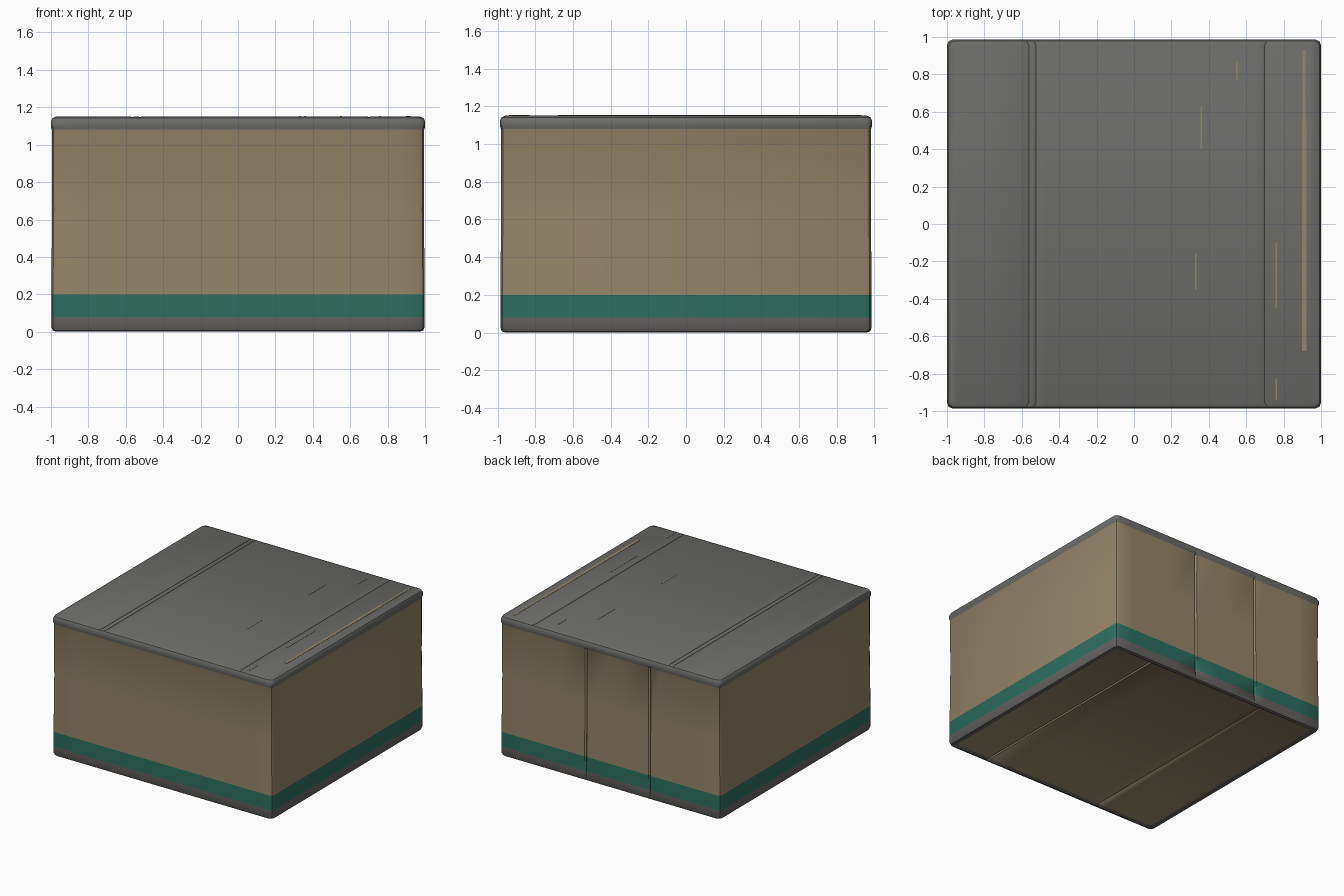
import bpy, bmesh

if "Cube" in bpy.data.objects:
    bpy.data.objects.remove(bpy.data.objects["Cube"])

def mat(name, col):
    m = bpy.data.materials.new(name)
    m.diffuse_color = (*col, 1)
    m.use_nodes = True
    m.node_tree.nodes["Principled BSDF"].inputs["Base Color"].default_value = m.diffuse_color
    return m

GRAY = mat("slate gray", (0.150, 0.152, 0.142))
TAN = mat("wall tan", (0.305, 0.238, 0.147))
GREEN = mat("stripe green", (0.026, 0.156, 0.114))
BASE = mat("base gray", (0.130, 0.125, 0.118))
MATS = [GRAY, TAN, GREEN, BASE]
Y = 0.987

TOP_SEAMS = (-0.58, -0.54, 0.72)
BACK_SEAMS = (0.22, -0.36)
FLOOR_SEAMS = (-0.47, 0.66)

# x stations shared by the front and back edges, with rounded plan corners
corner = {1.0: 0.03, 0.991: 0.01, 0.97: 0.0}
xs = set()
for x in corner:
    xs |= {x, -x}
for s in TOP_SEAMS + BACK_SEAMS + FLOOR_SEAMS:
    xs |= {round(s - 0.01, 3), s, round(s + 0.01, 3)}
xs |= {-0.8, -0.1, 0.0, 0.45, 0.85}
xs = sorted(xs)

# side profile: inset, height, material of the band above
profile = [(0.050, 0.010, 3), (0.030, 0.0, 3), (0.010, 0.006, 3),
           (0.002, 0.025, 3), (0.002, 0.08, 2), (0.002, 0.20, 1),
           (0.006, 0.65, 1), (0.005, 1.08, 0), (0.0, 1.095, 0),
           (0.0, 1.125, 0), (0.008, 1.142, 0), (0.030, 1.152, 0)]

bm = bmesh.new()
rings = []
for k, (inset, z, _) in enumerate(profile):
    front, back = [], []
    for x in xs:
        y = Y - corner.get(abs(x), 0.0)
        zz = z
        if k == len(profile) - 1 and x in TOP_SEAMS:
            zz -= 0.007
        if k == 0 and x in FLOOR_SEAMS:
            zz += 0.012
        yb = y - (0.012 if x in BACK_SEAMS and 3 < k < 8 else 0)
        front.append(bm.verts.new((x * (1 - inset), -y * (1 - inset), zz)))
        back.append(bm.verts.new((x * (1 - inset), yb * (1 - inset), zz)))
    rings.append((front, back))

# wrap the bands round the sides
for k in range(len(rings) - 1):
    lo = rings[k][0] + rings[k][1][::-1]
    hi = rings[k + 1][0] + rings[k + 1][1][::-1]
    n = len(lo)
    for i in range(n):
        j = (i + 1) % n
        bm.faces.new((lo[i], lo[j], hi[j], hi[i])).material_index = profile[k][2]

# roof and underside as strips running front to back
for (front, back), mi in ((rings[-1], 0), (rings[0], 1)):
    for i in range(len(xs) - 1):
        bm.faces.new((front[i], front[i + 1], back[i + 1], back[i])).material_index = mi
bmesh.ops.recalc_face_normals(bm, faces=bm.faces)
me = bpy.data.meshes.new("block_body")
bm.to_mesh(me)
bm.free()
body = bpy.data.objects.new("block_body", me)
bpy.context.collection.objects.link(body)
for m in MATS:
    me.materials.append(m)
bpy.context.view_layer.objects.active = body
body.select_set(True)
bpy.ops.object.shade_smooth_by_angle(angle=0.6)
body.select_set(False)

# worn tan streaks on the roof: x, y start, y end, width
streaks = [(0.91, -0.68, 0.55, 0.024), (0.91, 0.55, 0.93, 0.016),
           (0.76, -0.45, -0.1, 0.008), (0.76, -0.94, -0.83, 0.008),
           (0.33, -0.35, -0.16, 0.008), (0.36, 0.4, 0.63, 0.008),
           (0.55, 0.77, 0.87, 0.008)]
for i, (x, y0, y1, w) in enumerate(streaks):
    bpy.ops.mesh.primitive_cube_add(size=1, location=(x, (y0 + y1) / 2, 1.152))
    o = bpy.context.object
    o.name = f"roof_streak_{i + 1}"
    o.scale = (w, y1 - y0, 0.004)
    o.data.materials.append(TAN)
